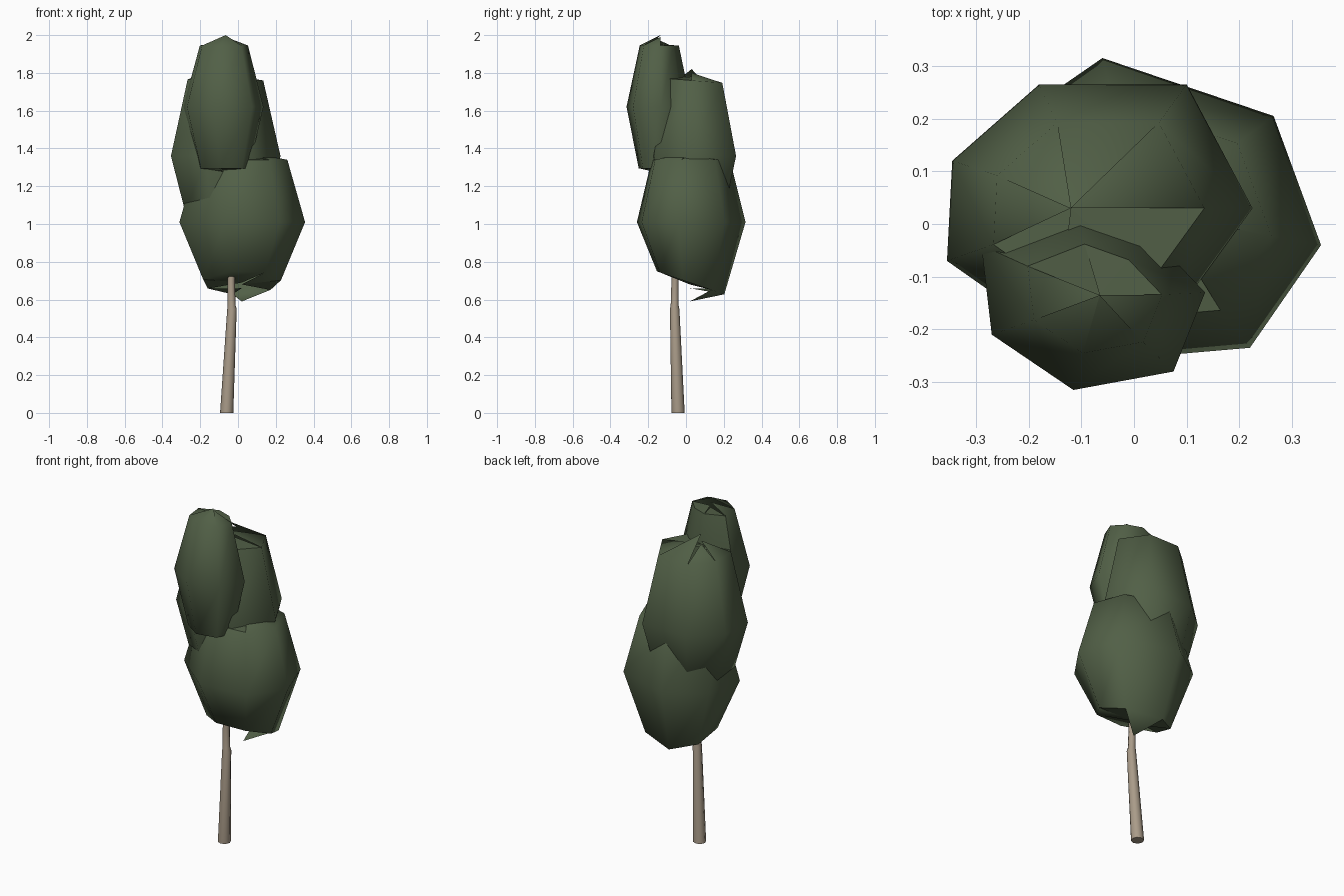
import bpy, bmesh, math

if "Cube" in bpy.data.objects:
    bpy.data.objects.remove(bpy.data.objects["Cube"])


def material(name, rgb):
    m = bpy.data.materials.new(name)
    m.diffuse_color = (*rgb, 1)
    m.use_nodes = True
    m.node_tree.nodes["Principled BSDF"].inputs["Base Color"].default_value = m.diffuse_color
    return m


LEAF = material("leaf_green", (0.083, 0.116, 0.062))
BARK = material("bark", (0.40, 0.33, 0.25))


def finish(bm, name, mat, angle):
    me = bpy.data.meshes.new(name)
    bm.to_mesh(me)
    bm.free()
    ob = bpy.data.objects.new(name, me)
    bpy.context.collection.objects.link(ob)
    me.materials.append(mat)
    bpy.ops.object.select_all(action='DESELECT')
    ob.select_set(True)
    bpy.context.view_layer.objects.active = ob
    bpy.ops.object.shade_smooth_by_angle(angle=math.radians(angle))


def band(bm, a, b):
    n = len(a)
    for i in range(n):
        j = (i + 1) % n
        bm.faces.new((a[i], a[j], b[j], b[i]))


def clump(name, outline, centre, levels, pole, top_z, bottom_z):
    """Ragged low-poly leaf ball; levels are (z, scale, slope along y).
    Every cap triangle has its own tip height, giving the torn look."""
    bm = bmesh.new()
    cx, cy = centre
    rings = [[bm.verts.new((cx + (x - cx) * s, cy + (y - cy) * s,
                            z + slope * (y - cy) * s)) for x, y in outline]
             for z, s, slope in levels]
    for a, b in zip(rings, rings[1:]):
        band(bm, a, b)
    n = len(outline)
    for i in range(n):
        j = (i + 1) % n
        tip = bm.verts.new((*pole, top_z[i]))
        bm.faces.new((rings[-1][i], rings[-1][j], tip))
        tip = bm.verts.new((*centre, bottom_z[i]))
        bm.faces.new((rings[0][j], rings[0][i], tip))
    finish(bm, name, LEAF, 70)


# Foliage: wide lower ball, middle ball at the back, slim top ball at the front
clump("lower_foliage",
      [(.355, -.04), (.265, .205), (-.06, .315), (-.27, .17), (-.31, -.06),
       (-.07, -.26), (.22, -.235)],
      (.02, .02), [(.69, .62, -.34), (1.01, 1, 0), (1.34, .72, 0)], (.05, .02),
      [1.37, 1.37, 1.36, 1.35, 1.38, 1.36, 1.38],
      [.68, .59, .66, .69, .69, .69, .68])
clump("middle_foliage",
      [(.225, .03), (.1, .265), (-.18, .265), (-.345, .12), (-.355, -.07),
       (-.17, -.2), (.08, -.17)],
      (-.07, .03), [(1.06, .73, 0), (1.36, 1, 0), (1.76, .69, -.08)], (-.12, .03),
      [1.80, 1.86, 1.80, 1.82, 1.77, 1.78, 1.78],
      [1.03, 1.04, 1.03, 1.03, 1.04, 1.05, 1.04])
clump("upper_foliage",
      [(.135, -.13), (.03, -.02), (-.11, .03), (-.29, -.04), (-.27, -.21),
       (-.115, -.315), (.075, -.28)],
      (-.07, -.14), [(1.295, .63, 0), (1.62, 1, 0), (1.945, .6, 0)], (-.065, -.135),
      [1.95, 1.95, 1.94, 1.97, 2.0, 2.0, 1.99],
      [1.28, 1.27, 1.28, 1.28, 1.27, 1.28, 1.28])

# Trunk: leaning tapered tube running up into the leaves
bm = bmesh.new()
rings = []
for x, y, z, r in [(-.06, -.042, 0, .035), (-.032, -.06, .55, .025),
                   (-.034, -.06, .57, .021),
                   (-.036, -.058, .7, .019), (-.02, -.03, 1.15, .012)]:
    rings.append([bm.verts.new((x + r * math.cos(k * math.tau / 8),
                                y + r * math.sin(k * math.tau / 8), z))
                  for k in range(8)])
for a, b in zip(rings, rings[1:]):
    band(bm, a, b)
bm.faces.new(rings[0][::-1])
bm.faces.new(rings[-1])
finish(bm, "trunk", BARK, 50)
